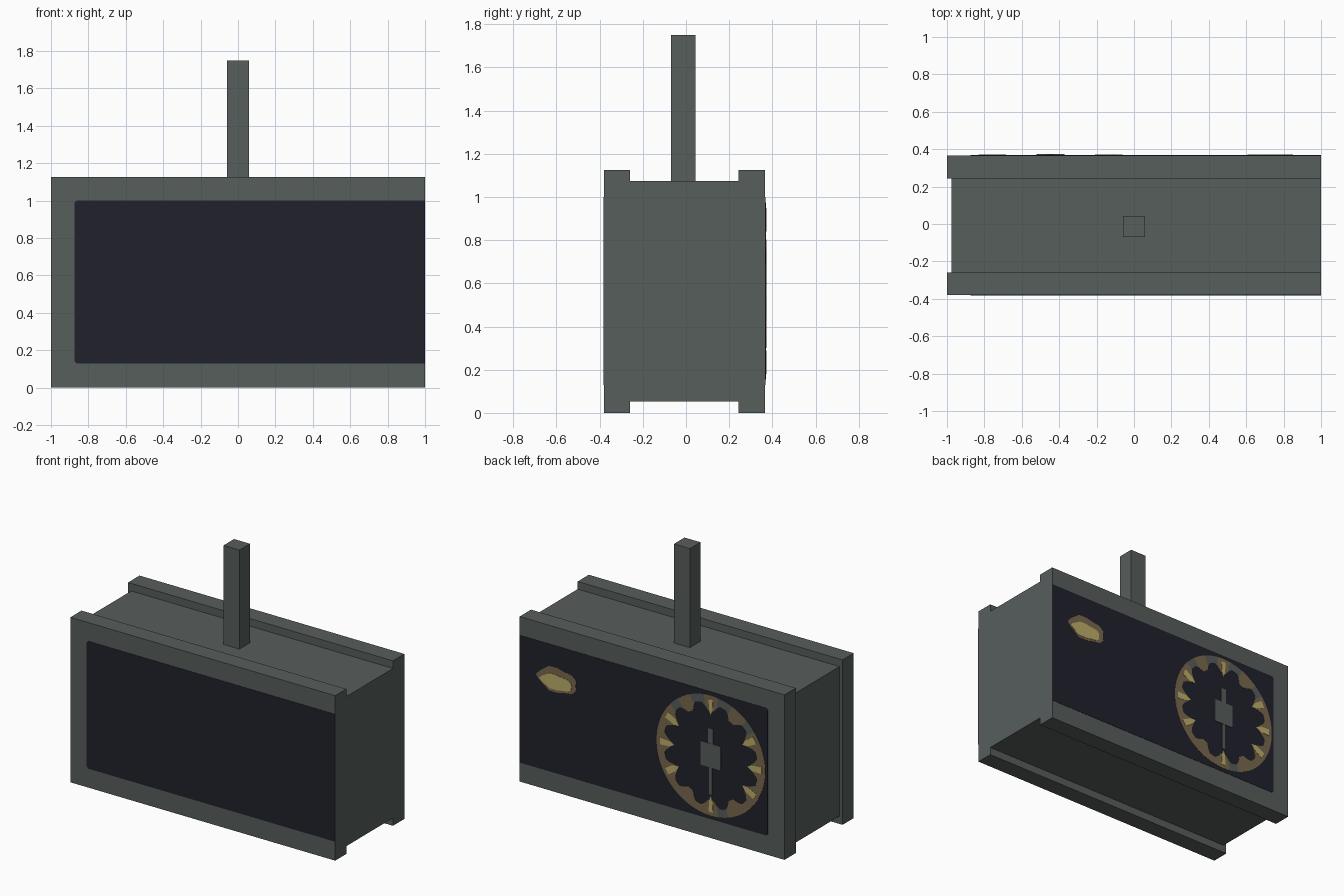
import bpy
import bmesh
import math

cube = bpy.data.objects.get("Cube")
if cube:
    bpy.data.objects.remove(cube, do_unlink=True)


def material(name, rgb):
    m = bpy.data.materials.new(name)
    m.use_nodes = True
    m.diffuse_color = (*rgb, 1)
    m.node_tree.nodes["Principled BSDF"].inputs["Base Color"].default_value = (*rgb, 1)
    return m


grey = material("slate grey metal", (0.095, 0.112, 0.108))
dark = material("dark display", (0.015, 0.015, 0.025))
brown = material("dim amber", (0.19, 0.135, 0.075))
yellow = material("pale amber", (0.50, 0.42, 0.145))


def finish(name, bm, mats):
    bmesh.ops.recalc_face_normals(bm, faces=bm.faces)
    me = bpy.data.meshes.new(name)
    bm.to_mesh(me)
    bm.free()
    for m in mats:
        me.materials.append(m)
    ob = bpy.data.objects.new(name, me)
    bpy.context.collection.objects.link(ob)
    return ob


def box(name, lo, hi, mat):
    bm = bmesh.new()
    bmesh.ops.create_cube(bm, size=1)
    for v in bm.verts:
        v.co = [a + (c + 0.5) * (b - a) for a, b, c in zip(lo, hi, v.co)]
    return finish(name, bm, [mat])


def plate(name, outline, y0, y1, mat):
    """Prism from an x-z outline, running from y0 to y1."""
    bm = bmesh.new()
    a = [bm.verts.new((x, y0, z)) for x, z in outline]
    b = [bm.verts.new((x, y1, z)) for x, z in outline]
    bm.faces.new(a)
    bm.faces.new(b)
    n = len(a)
    for i in range(n):
        j = (i + 1) % n
        bm.faces.new((a[i], a[j], b[j], b[i]))
    return finish(name, bm, [mat])


# Housing: recessed body between two thicker end frames
FRONT, BACK = -0.38, 0.366
box("sign_body", (-0.977, -0.27, 0.053), (1, 0.25, 1.074), grey)
box("front_frame", (-1, FRONT, 0), (1, -0.26, 1.126), grey)
box("back_frame", (-1, 0.243, 0), (1, BACK, 1.126), grey)
box("hanging_post", (-0.06, -0.07, 1.06), (0.06, 0.043, 1.75), grey)

# Display panels, running out to the open end of the sign
c = 0.012
x0, z0, z1 = -0.875, 0.13, 1.0
panel = [(x0 + c, z0), (1, z0), (1, z1), (x0 + c, z1), (x0, z1 - c), (x0, z0 + c)]
plate("front_display", panel, FRONT - 0.002, FRONT, dark)
plate("back_display", panel, BACK, BACK + 0.002, dark)

# Clock dial on the back: scalloped ring with hour marks
CX, CZ, R = -0.447, 0.565, 0.41
FACE = BACK + 0.002


def dial(hour, r):
    a = hour * math.pi / 6
    return CX - r * math.sin(a), CZ + r * math.cos(a)


def inner_radius(hour):
    d = abs(hour - round(hour))
    return 0.305 if d < 0.17 else (0.335 if d < 0.27 else 0.357)


STEPS = 96
bm = bmesh.new()
rings = []
for i in range(STEPS):
    h = i * 12 / STEPS
    loop = []
    for r, y in ((R, FACE), (R, FACE + 0.002),
                 (inner_radius(h), FACE + 0.002), (inner_radius(h), FACE)):
        x, z = dial(h, r)
        loop.append(bm.verts.new((x, y, z)))
    rings.append(loop)
for i in range(STEPS):
    p, q = rings[i], rings[(i + 1) % STEPS]
    h = (i + 0.5) * 12 / STEPS
    worn = any(abs(h - s) < 0.2 for s in (0.5, 1.6, 5.6, 10.6, 11.5))
    for k in range(4):
        f = bm.faces.new((p[k], p[(k + 1) % 4], q[(k + 1) % 4], q[k]))
        f.material_index = 1 if worn else 0
finish("clock_ring", bm, [brown, grey])

for hour in (2, 3, 4, 6, 8, 9, 10, 12):
    w = 0.12 if hour % 6 else 0.08
    mark = [dial(hour - w, 0.385), dial(hour + w, 0.385),
            dial(hour + w, 0.31), dial(hour, 0.275), dial(hour - w, 0.31)]
    plate(f"hour_mark_{hour}", mark, FACE, FACE + 0.004, yellow)


# Clock hub and hands
def upright(name, half_width, low, high, depth):
    xs = CX - half_width, CX + half_width
    outline = [(xs[0], CZ + low), (xs[1], CZ + low), (xs[1], CZ + high), (xs[0], CZ + high)]
    plate(name, outline, FACE, FACE + depth, grey)


upright("clock_hub", 0.075, -0.08, 0.082, 0.006)
upright("hour_hand", 0.018, 0, 0.185, 0.005)
upright("minute_hand", 0.011, -0.265, 0, 0.004)


# Small lit number patch near the open end of the back
def blob(name, cx, cz, rx, rz, depth, mat):
    pts = []
    for i in range(16):
        a = i * math.pi / 8
        k = 1 + 0.08 * math.cos(5 * a)
        pts.append((cx + rx * k * math.cos(a), cz + rz * k * math.sin(a)))
    plate(name, pts, FACE, FACE + depth, mat)


blob("number_glow", 0.713, 0.768, 0.15, 0.085, 0.002, brown)
blob("number_core", 0.72, 0.752, 0.12, 0.052, 0.004, yellow)
